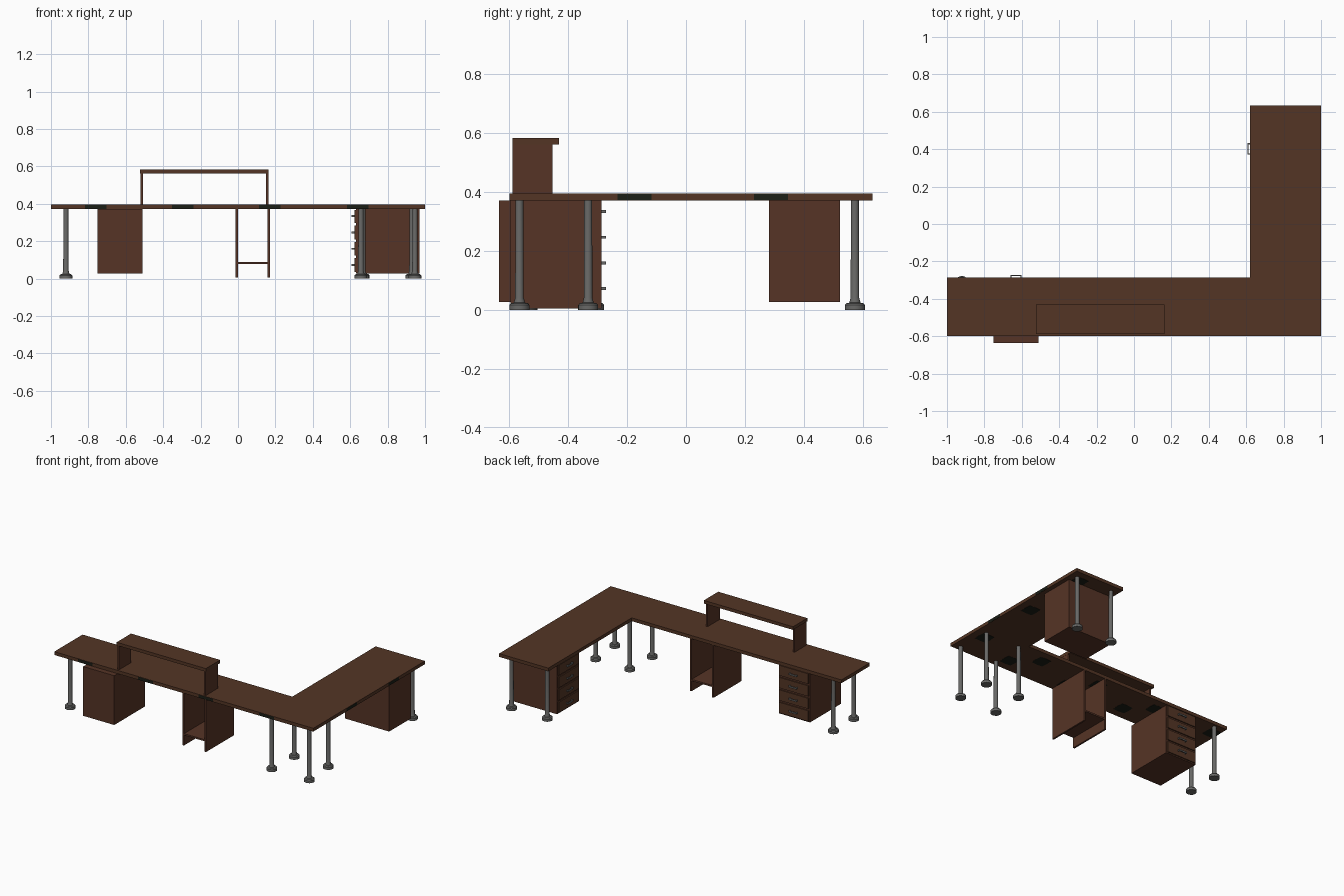
import bpy, bmesh, math
from mathutils import Vector, Matrix

if "Cube" in bpy.data.objects:
    bpy.data.objects.remove(bpy.data.objects["Cube"])


def mat(name, rgb):
    m = bpy.data.materials.new(name)
    m.diffuse_color = (*rgb, 1)
    m.use_nodes = True
    m.node_tree.nodes["Principled BSDF"].inputs["Base Color"].default_value = m.diffuse_color
    return m


WOOD = mat("brown_wood", (0.088, 0.036, 0.018))
BODY = mat("red_brown_wood", (0.092, 0.034, 0.019))
DARK = mat("dark_wood_stain", (0.011, 0.013, 0.008))
METAL = mat("grey_metal", (0.14, 0.14, 0.135))


def finish(name, bm, material):
    bmesh.ops.recalc_face_normals(bm, faces=bm.faces)
    me = bpy.data.meshes.new(name)
    bm.to_mesh(me)
    bm.free()
    me.materials.append(material)
    ob = bpy.data.objects.new(name, me)
    bpy.context.collection.objects.link(ob)
    return ob


def box(name, lo, hi, material, xf=None):
    bm = bmesh.new()
    bmesh.ops.create_cube(bm, size=1)
    lo, hi = Vector(lo), Vector(hi)
    for v in bm.verts:
        v.co = Vector((v.co[i] * (hi[i] - lo[i]) + (lo[i] + hi[i]) / 2 for i in range(3)))
    if xf is not None:
        bm.transform(xf)
    return finish(name, bm, material)


def prism(name, pts, z0, z1, material):
    bm = bmesh.new()
    f = bm.faces.new([bm.verts.new((x, y, z0)) for x, y in pts])
    r = bmesh.ops.extrude_face_region(bm, geom=[f])
    for v in r["geom"]:
        if isinstance(v, bmesh.types.BMVert):
            v.co.z = z1
    return finish(name, bm, material)


# L-shaped worktop
Z0, Z1 = 0.372, 0.395
prism("worktop", [(-1, -0.598), (1, -0.598), (1, 0.633), (0.62, 0.633),
                  (0.62, -0.286), (-1, -0.286)], Z0, Z1, WOOD)

# dark stains on the worktop edges
for i, x in enumerate((-0.76, -0.295, 0.17, 0.64)):
    box(f"front_edge_stain_{i}", (x - 0.057, -0.599, Z0 + 0.001),
        (x + 0.057, -0.597, Z1 - 0.002), DARK)
for i, y in enumerate((-0.175, 0.288)):
    box(f"side_edge_stain_{i}", (0.999, y - 0.058, Z0 + 0.001),
        (1.001, y + 0.058, Z1 - 0.002), DARK)

# dark stains under the worktop
spots = [(0.905 - 0.465 * k, -0.38) for k in range(5)]
spots += [(0.6 - 0.465 * k, -0.50) for k in range(4)]
spots += [(0.905, 0.07), (0.905, 0.54)]
for i, (x, y) in enumerate(spots):
    pts = []
    for k in range(8):
        a = math.tau * k / 8
        r = 0.06 if k % 2 else 0.046
        pts.append((x + r * math.cos(a), y + r * math.sin(a)))
    prism(f"underside_stain_{i}", pts, Z0 - 0.001, Z0 + 0.001, DARK)

# raised shelf
box("riser_shelf", (-0.525, -0.588, 0.562), (0.163, -0.43, 0.584), WOOD)
for name, x in (("left", -0.52), ("right", 0.15)):
    box(f"riser_{name}_side", (x, -0.588, Z1), (x + 0.012, -0.453, 0.562), BODY)

# computer holder
for name, x in (("left", -0.013), ("right", 0.158)):
    box(f"holder_{name}_side", (x, -0.595, 0.006), (x + 0.012, -0.287, Z0), BODY)
box("holder_shelf", (-0.001, -0.593, 0.077), (0.158, -0.289, 0.088), BODY)


# drawer pedestals: local origin at the centre of the front face, drawers facing +y
def pedestal(name, xf):
    w, depth, z0, z1 = 0.12, 0.348, 0.028, Z0
    box(f"{name}_cabinet", (-w, -depth, z0), (w, -0.008, z1), BODY, xf)
    for i in range(4):
        zc = 0.073 + i * 0.087
        box(f"{name}_drawer_{i}", (-w + 0.008, -0.01, zc - 0.037),
            (w - 0.008, 0, min(zc + 0.037, z1 - 0.004)), WOOD, xf)
        box(f"{name}_handle_{i}", (-0.03, 0.009, zc - 0.005),
            (0.03, 0.015, zc + 0.005), METAL, xf)
        for s in (-1, 1):
            box(f"{name}_handle_post_{i}_{s}", (s * 0.027 - 0.003, -0.001, zc - 0.005),
                (s * 0.027 + 0.003, 0.01, zc + 0.005), METAL, xf)


pedestal("left_pedestal", Matrix.Translation((-0.631, -0.287, 0)))
pedestal("right_pedestal", Matrix.Translation((0.622, 0.402, 0))
         @ Matrix.Rotation(math.pi / 2, 4, 'Z'))

# round legs with wide feet
PROFILE = [(0.034, 0), (0.034, 0.017), (0.029, 0.023), (0.019, 0.025),
           (0.0145, 0.042), (0.0135, Z0)]


def leg(name, x, y, n=20):
    bm = bmesh.new()
    rings = [[bm.verts.new((x + r * math.cos(math.tau * k / n),
                            y + r * math.sin(math.tau * k / n), z)) for k in range(n)]
             for r, z in PROFILE]
    for a, b in zip(rings, rings[1:]):
        for k in range(n):
            bm.faces.new((a[k], a[(k + 1) % n], b[(k + 1) % n], b[k]))
    bm.faces.new(rings[0])
    bm.faces.new(rings[-1])
    ob = finish(name, bm, METAL)
    bpy.ops.object.select_all(action='DESELECT')
    ob.select_set(True)
    bpy.context.view_layer.objects.active = ob
    bpy.ops.object.shade_smooth_by_angle(angle=math.radians(35))


for i, (x, y) in enumerate([(-0.92, -0.537), (-0.92, -0.312), (0.657, -0.565),
                            (0.946, -0.565), (0.667, -0.332), (0.93, -0.332),
                            (0.67, 0.573), (0.946, 0.573)]):
    leg(f"leg_{i}", x, y)
